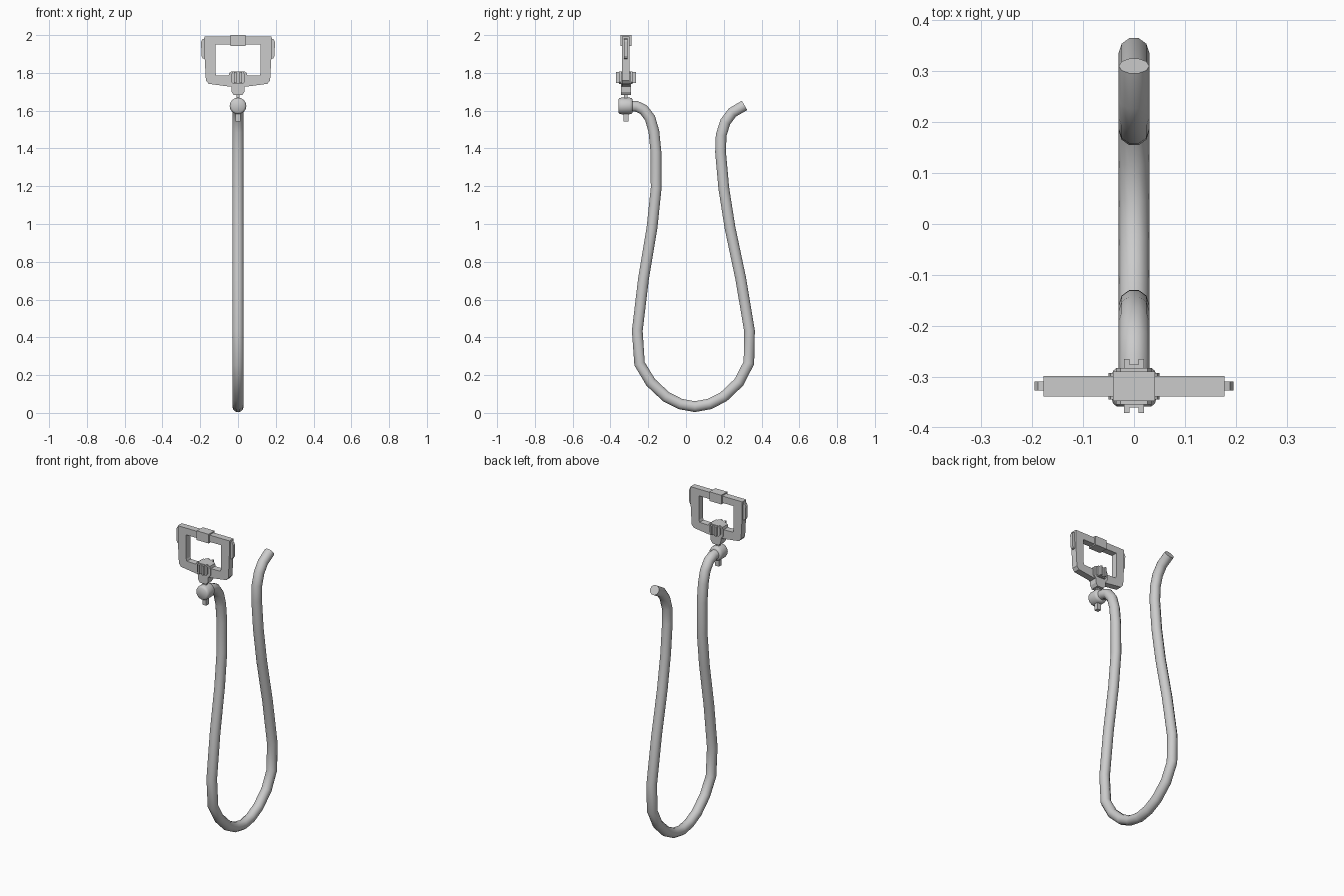
import bpy, bmesh, math
from mathutils import Vector

if "Cube" in bpy.data.objects:
    bpy.data.objects.remove(bpy.data.objects["Cube"])

YC = -0.318  # depth centre of the buckle


def finish(name, bm, smooth=False):
    bmesh.ops.recalc_face_normals(bm, faces=bm.faces)
    me = bpy.data.meshes.new(name)
    bm.to_mesh(me)
    bm.free()
    ob = bpy.data.objects.new(name, me)
    bpy.context.collection.objects.link(ob)
    if smooth:
        bpy.ops.object.select_all(action='DESELECT')
        bpy.context.view_layer.objects.active = ob
        ob.select_set(True)
        bpy.ops.object.shade_smooth_by_angle(angle=math.radians(45))
    return ob


def loft(name, rings, closed=False, smooth=False):
    """Join rings of points with quads; cap the ends unless closed."""
    bm = bmesh.new()
    vs = [[bm.verts.new(p) for p in r] for r in rings]
    n = len(vs[0])
    pairs = list(zip(vs, vs[1:])) + ([(vs[-1], vs[0])] if closed else [])
    for a, b in pairs:
        for i in range(n):
            j = (i + 1) % n
            bm.faces.new((a[i], a[j], b[j], b[i]))
    if not closed:
        bm.faces.new(vs[0])
        bm.faces.new(vs[-1])
    return finish(name, bm, smooth)


def mirrored(half):
    return half + [(-x, z) for x, z in reversed(half)]


def prism(name, pts, d):
    return loft(name, [[(x, YC + y, z) for x, z in pts] for y in (-d, d)])


def box(name, x0, x1, y0, y1, z0, z1):
    return loft(name, [[(x0, y0, z), (x1, y0, z), (x1, y1, z), (x0, y1, z)] for z in (z0, z1)])


# hanging loop of cord
path = [(-0.31, 1.625), (-0.262, 1.623), (-0.225, 1.606), (-0.19, 1.56), (-0.17, 1.49),
        (-0.159, 1.38), (-0.158, 1.19), (-0.18, 0.98), (-0.225, 0.71), (-0.258, 0.435),
        (-0.246, 0.26), (-0.187, 0.162), (-0.105, 0.085), (-0.03, 0.047), (0.047, 0.033),
        (0.124, 0.047), (0.199, 0.085), (0.28, 0.162), (0.333, 0.265), (0.336, 0.435),
        (0.29, 0.71), (0.233, 0.98), (0.2, 1.19), (0.183, 1.38), (0.186, 1.47),
        (0.208, 1.54), (0.245, 1.59), (0.31, 1.628)]
pv = [Vector((0, y, z)) for y, z in path]
rings, R, N = [], 0.03, 10
for i, p in enumerate(pv):
    a = (p - pv[max(i - 1, 0)]).normalized()
    b = (pv[min(i + 1, len(pv) - 1)] - p).normalized()
    t = (a + b).normalized()
    side = Vector((1, 0, 0)).cross(t)
    rings.append([p + R * (math.cos(k * math.tau / N) * Vector((1, 0, 0))
                           + math.sin(k * math.tau / N) * side) for k in range(N)])
loft("cord_loop", rings, smooth=True)

# rectangular buckle frame with opening
outer = mirrored([(0.05, 1.992), (0.178, 1.992), (0.176, 1.87), (0.17, 1.76), (0.155, 1.742), (0.05, 1.728)])
inner = mirrored([(0.05, 1.95), (0.12, 1.95), (0.12, 1.87), (0.12, 1.80), (0.115, 1.787), (0.05, 1.785)])
loft("buckle_frame", [[(x, YC + y, z) for x, z in p] for p, y in
                      ((outer, -0.02), (outer, 0.02), (inner, 0.02), (inner, -0.02))], closed=True)

# sleeve on the top bar
box("top_sleeve", -0.041, 0.041, YC - 0.029, YC + 0.029, 1.943, 2.0)

# thin side tabs
for s, n in ((-1, "left"), (1, "right")):
    prism(n + "_side_tab", [(s * 0.165, 1.985), (s * 0.188, 1.978), (s * 0.195, 1.965),
                            (s * 0.194, 1.89), (s * 0.187, 1.877), (s * 0.165, 1.872)], 0.009)

# swivel body on the bottom bar
prism("swivel_body", mirrored([(0.034, 1.808), (0.046, 1.8), (0.05, 1.785), (0.05, 1.745),
                               (0.036, 1.728), (0.034, 1.70), (0.022, 1.682)]), 0.026)
prism("swivel_cheeks", mirrored([(0.026, 1.808), (0.035, 1.795), (0.035, 1.752), (0.026, 1.742)]), 0.036)

# paired ribs front and back
for s, n in ((-1, "front"), (1, "back")):
    for m, k in ((-1, "left"), (1, "right")):
        box(f"{n}_{k}_rib", m * 0.009, m * 0.02, YC + s * 0.02, YC + s * 0.053, 1.747, 1.805)
    box(n + "_rib_web", -0.012, 0.012, YC + s * 0.02, YC + s * 0.042, 1.747, 1.805)

# pin between swivel and collar
box("swivel_pin", -0.009, 0.009, YC - 0.009, YC + 0.009, 1.65, 1.69)

# round collar gripping the cord end
loft("cord_collar", [[(r * math.cos(a), YC + y, 1.625 + r * math.sin(a))
                      for a in [k * math.tau / 16 for k in range(16)]]
                     for y, r in ((-0.04, 0.034), (-0.034, 0.041), (-0.024, 0.044),
                                  (0.02, 0.044), (0.03, 0.041), (0.036, 0.034))], smooth=True)

# small tab under the collar
box("collar_tab", -0.013, 0.013, YC - 0.013, YC + 0.013, 1.542, 1.6)
